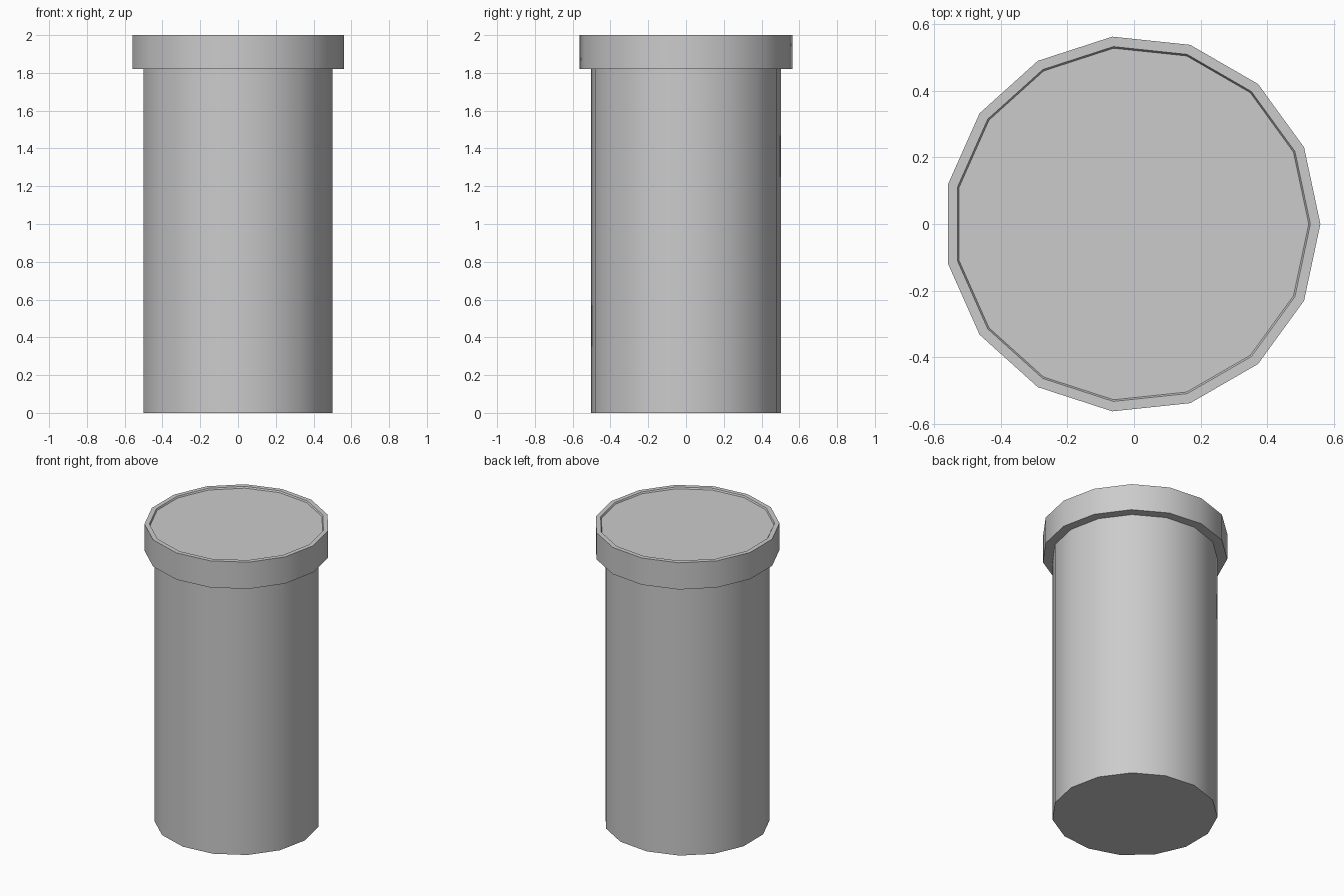
import bpy, bmesh, math

if "Cube" in bpy.data.objects:
    bpy.data.objects.remove(bpy.data.objects["Cube"])

SIDES = 15
CENTRE_X = -0.006  # a corner points to +x, so the axis sits slightly left


def ring(bm, radius, z):
    return [bm.verts.new((CENTRE_X + radius * math.cos(2 * math.pi * i / SIDES),
                          radius * math.sin(2 * math.pi * i / SIDES), z))
            for i in range(SIDES)]


def turned(name, profile):
    """Closed 15-sided solid from (radius, z) pairs, bottom to top."""
    bm = bmesh.new()
    rings = [ring(bm, r, z) for r, z in profile]
    bm.faces.new(rings[0][::-1])
    for low, high in zip(rings, rings[1:]):
        for i in range(SIDES):
            j = (i + 1) % SIDES
            bm.faces.new((low[i], low[j], high[j], high[i]))
    bm.faces.new(rings[-1])
    mesh = bpy.data.meshes.new(name)
    bm.to_mesh(mesh)
    bm.free()
    obj = bpy.data.objects.new(name, mesh)
    bpy.context.collection.objects.link(obj)
    bpy.ops.object.select_all(action='DESELECT')
    obj.select_set(True)
    bpy.context.view_layer.objects.active = obj
    bpy.ops.object.shade_smooth_by_angle(angle=math.radians(30))
    return obj


# Straight body, stepped collar and shallow recessed top
turned("capped_cylinder", [
    (0.506, 0.0),
    (0.506, 1.82),
    (0.566, 1.82),
    (0.566, 2.0),
    (0.536, 2.0),
    (0.531, 1.99),
])
